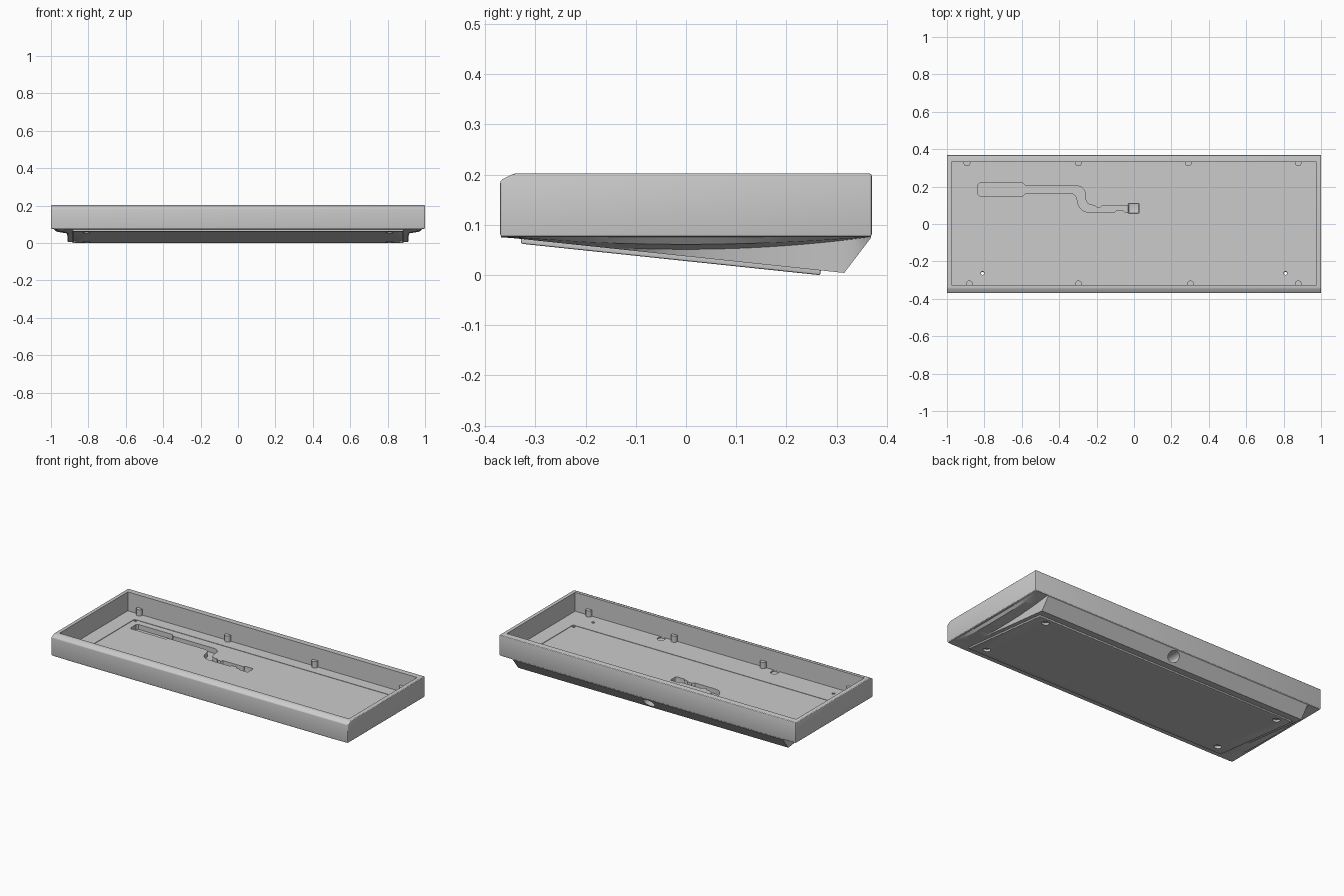
import bpy, bmesh, math
from mathutils import Matrix

if "Cube" in bpy.data.objects:
    bpy.data.objects.remove(bpy.data.objects["Cube"])

FLOOR, BASE, TOP = 0.088, 0.077, 0.203
SLOPE = 0.105
TILT = Matrix.Rotation(-math.atan(SLOPE), 4, 'X')


def under(y):                       # sloped underside height
    return BASE - SLOPE * (y + 0.37)


def finish(name, bm, bevel=0, angle=30):
    bmesh.ops.recalc_face_normals(bm, faces=bm.faces[:])
    me = bpy.data.meshes.new(name)
    bm.to_mesh(me)
    bm.free()
    ob = bpy.data.objects.new(name, me)
    bpy.context.collection.objects.link(ob)
    if bevel:
        m = ob.modifiers.new("bevel", 'BEVEL')
        m.width, m.segments, m.limit_method = bevel, 3, 'ANGLE'
        m.angle_limit = math.radians(angle)
        apply(ob, m)
    return ob


def apply(ob, m):
    bpy.context.view_layer.objects.active = ob
    bpy.ops.object.modifier_apply(modifier=m.name)


def box(name, x0, x1, y0, y1, z0, z1, bevel=0):
    bm = bmesh.new()
    mat = Matrix.Translation(((x0 + x1) / 2, (y0 + y1) / 2, (z0 + z1) / 2)) @ \
        Matrix.Diagonal((x1 - x0, y1 - y0, z1 - z0, 1))
    bmesh.ops.create_cube(bm, size=1, matrix=mat)
    return finish(name, bm, bevel)


def cyl(name, mat, r, h, sides=24):
    bm = bmesh.new()
    bmesh.ops.create_cone(bm, cap_ends=True, segments=sides, radius1=r, radius2=r,
                          depth=h, matrix=mat)
    return finish(name, bm)


def prism(name, pts, z0, z1):
    bm = bmesh.new()
    f = bm.faces.new([bm.verts.new((x, y, z0)) for x, y in pts])
    r = bmesh.ops.extrude_face_region(bm, geom=[f])
    for v in r["geom"]:
        if isinstance(v, bmesh.types.BMVert):
            v.co.z = z1
    return finish(name, bm)


def cut(targets, cutter):
    cutter.hide_render = True
    for ob in targets:
        m = ob.modifiers.new("cut", 'BOOLEAN')
        m.operation, m.solver, m.object = 'DIFFERENCE', 'EXACT', cutter
        apply(ob, m)
    bpy.data.objects.remove(cutter)


def arc(cx, cy, r, a0, a1, n=8):
    return [(cx + r * math.cos(math.radians(a0 + (a1 - a0) * i / n)),
             cy + r * math.sin(math.radians(a0 + (a1 - a0) * i / n))) for i in range(n + 1)]


# upper tray: side profile with front chamfer, extruded across x
bm = bmesh.new()
prof = [(-.37, BASE), (.37, BASE), (.37, TOP), (-.343, TOP), (-.37, .189)]
f = bm.faces.new([bm.verts.new((-1, y, z)) for y, z in prof])
r = bmesh.ops.extrude_face_region(bm, geom=[f])
for v in r["geom"]:
    if isinstance(v, bmesh.types.BMVert):
        v.co.x = 1
tray = finish("tray_case", bm, 0.005, 20)
cut([tray], box("cavity", -.975, .975, -.325, .332, FLOOR, .3))

# wedge base: cross-sections lofted from front to back, with swept side coves
bm = bmesh.new()
rings = []
ys = [-.368 + .683 * i / 24 for i in range(25)] + [.333, .35, .368]
for y in ys:
    zb = under(y) if y <= .3151 else .005 + (y - .315) / .055 * .072
    zb = min(zb, BASE - .001)
    drop = .025 * max(.01, 1 - (y / .37) ** 2)
    drop = min(drop, BASE - zb - .0005)
    half = [(.985, .081), (.985, BASE - .0002), (.972, BASE - .6 * drop),
            (.915, BASE - drop), (.91, zb)]
    pts = half + [(-x, z) for x, z in reversed(half)]
    rings.append([bm.verts.new((x, y, z)) for x, z in pts])
for a, b in zip(rings, rings[1:]):
    for i in range(len(a)):
        j = (i + 1) % len(a)
        bm.faces.new((a[i], a[j], b[j], b[i]))
bm.faces.new(rings[0])
bm.faces.new(rings[-1])
wedge = finish("wedge_base", bm)

# bottom cover plate, tilted to follow the wedge
bm = bmesh.new()
yc = -.03
bmesh.ops.create_cube(bm, size=1, matrix=Matrix.Translation((0, yc, under(yc) - .0015)) @ TILT
                      @ Matrix.Diagonal((1.77, .60, .016, 1)))
plate = finish("bottom_plate", bm, 0.004)

# screw recesses in the plate, with heads inside
for sx in (-1, 1):
    for y in (-.265, .225):
        at = Matrix.Translation((sx * .81, y, under(y))) @ TILT
        cut([plate], cyl("recess", at, .021, .05))
        cut([wedge], cyl("recess", at, .021, .008))
        if y > 0:
            cyl("screw_head", at @ Matrix.Translation((0, 0, .002)), .014, .008)
        else:
            cut([tray, wedge], cyl("hole", at, .009, .12))

# cable and battery channel in the floor
channel = ([(-.825, .15), (-.595, .15), (-.58, .165), (-.34, .165)]
           + arc(-.34, .13, .035, 90, 0)
           + arc(-.24, .125, .062, 180, 270)
           + [(-.105, .063), (-.09, .075), (-.06, .075), (-.05, .063), (-.025, .063),
              (-.025, .1), (-.17, .1), (-.18, .088), (-.2, .088), (-.21, .1)]
           + arc(-.22, .14, .04, 270, 180)
           + arc(-.305, .158, .045, 0, 90)
           + [(-.58, .203), (-.595, .219), (-.825, .219), (-.835, .209), (-.835, .16)])
cut([tray, wedge], prism("channel_cut", channel, .058, .12))
cut([tray, wedge], box("connector_well", -.031, .028, .055, .11, .05, .12, .006))

# rounded pockets near the front wall
for x in (-.385, .38):
    pocket = [(x - .018, -.324), (x + .018, -.324)] + arc(x, -.302, .022, 0, 180)
    cut([tray, wedge], prism("pocket_cut", pocket, .081, .12))

# thin seam line around the inner floor
for x0, x1, y0, y1 in ((-.882, .882, .258, .262), (-.882, .882, -.172, -.168),
                       (-.882, -.878, -.169, .259), (.878, .882, -.169, .259)):
    cut([tray], box("seam_cut", x0, x1, y0, y1, .085, .12))
for x in (-.865, .865):
    for y in (-.155, .25):
        cut([tray], cyl("pilot", Matrix.Translation((x, y, .1)), .009, .034, 16))

# port opening in the back slope
port = Matrix.Translation((.01, .31, .043)) @ Matrix.Diagonal((1.35, 1, 1, 1)) \
    @ Matrix.Rotation(math.pi / 2, 4, 'X')
cut([wedge], cyl("port_cut", port, .027, .14, 32))

# mounting posts along both long walls
for y, xs in ((.327, (-.893, -.297, .29, .878)), (-.32, (-.88, -.297, .302, .878))):
    for x in xs:
        cyl("mount_post", Matrix.Translation((x, y, FLOOR + .018)), .018, .04)

# rest everything on z = 0 and shade
parts = list(bpy.context.collection.objects)
low = min(v.co.z for o in parts for v in o.data.vertices)
for o in parts:
    o.data.transform(Matrix.Translation((0, 0, -low)))
    o.select_set(True)
bpy.context.view_layer.objects.active = tray
bpy.ops.object.shade_smooth_by_angle(angle=math.radians(25))
